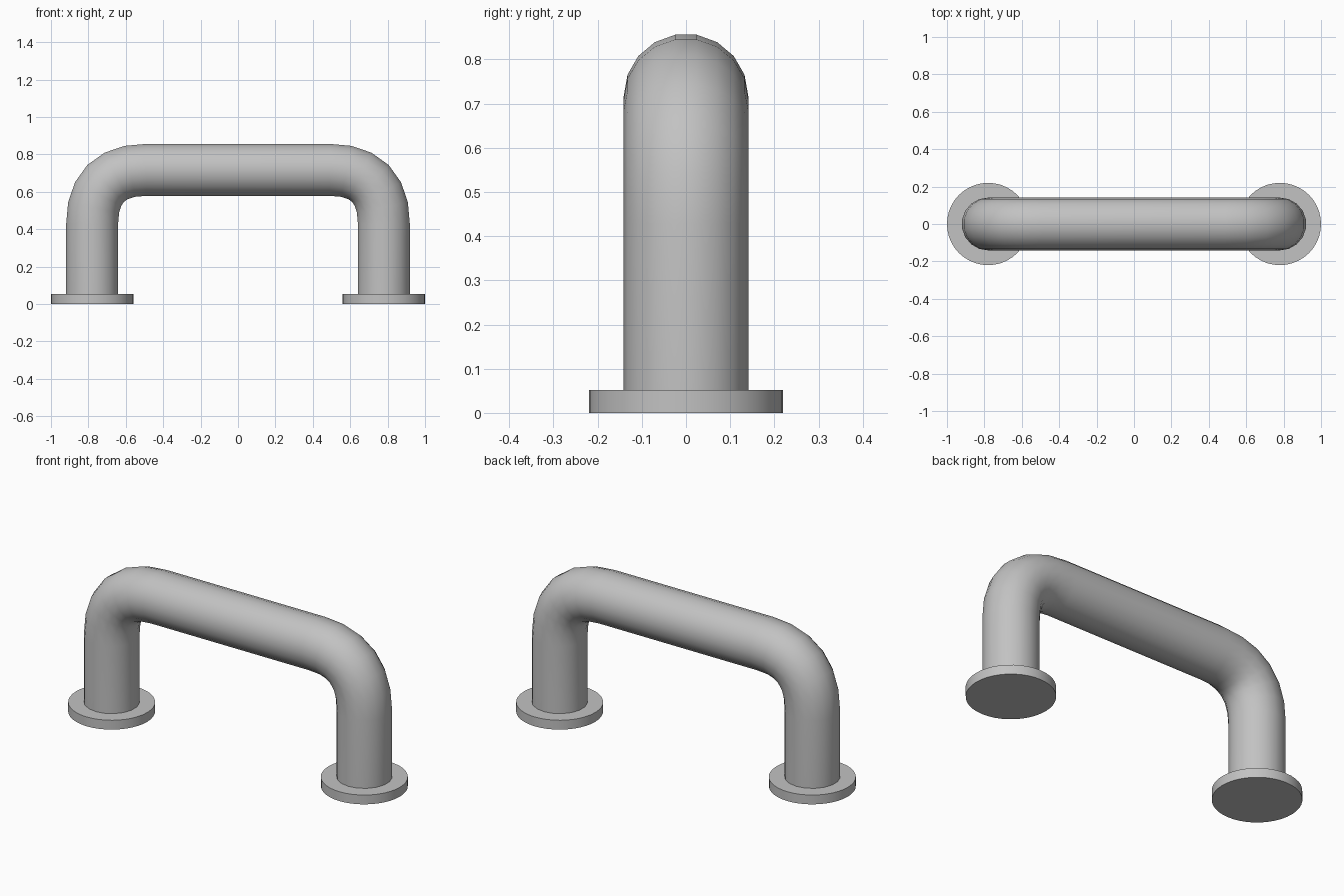
import bpy, bmesh, math
from mathutils import Vector

if "Cube" in bpy.data.objects:
    bpy.data.objects.remove(bpy.data.objects["Cube"])

POST_X, BAR_Z, BEND = 0.78, 0.717, 0.29
TUBE_R, TUBE_SIDES, BEND_STEPS = 0.141, 18, 6
FLANGE_R, FLANGE_H = 0.22, 0.052

grey = bpy.data.materials.new("satin grey metal")
grey.use_nodes = True
colour = (0.54, 0.54, 0.54, 1)
grey.diffuse_color = colour
grey.node_tree.nodes["Principled BSDF"].inputs["Base Color"].default_value = colour


def finish(obj, name):
    obj.name = name
    obj.data.materials.clear()
    obj.data.materials.append(grey)
    bpy.ops.object.select_all(action='DESELECT')
    obj.select_set(True)
    bpy.context.view_layer.objects.active = obj
    bpy.ops.object.shade_smooth_by_angle(angle=math.radians(35))


# Handle path: post, curved bend, then the mirrored half (point, tangent)
up = Vector((0, 0, 1))
half = [(Vector((-POST_X, 0, FLANGE_H - 0.01)), up)]
start = Vector((-POST_X, 0, BAR_Z - BEND))
corner = Vector((-POST_X, 0, BAR_Z))
end = Vector((-POST_X + BEND, 0, BAR_Z))
for i in range(BEND_STEPS + 1):
    t = i / BEND_STEPS
    point = start * (1 - t) ** 2 + corner * 2 * t * (1 - t) + end * t ** 2
    tangent = (corner - start) * (1 - t) + (end - corner) * t
    half.append((point, tangent.normalized()))
mirrored = [(Vector((-p.x, 0, p.z)), Vector((d.x, 0, -d.z))) for p, d in reversed(half)]

# Bent tube swept along the path
bm = bmesh.new()
side = Vector((0, 1, 0))
rings = []
for point, tangent in half + mirrored:
    outward = tangent.cross(side)
    ring = []
    for k in range(TUBE_SIDES):
        a = math.tau * (k + 0.5) / TUBE_SIDES
        ring.append(bm.verts.new(point + TUBE_R * (outward * math.cos(a) + side * math.sin(a))))
    rings.append(ring)
for a, b in zip(rings, rings[1:]):
    for k in range(TUBE_SIDES):
        n = (k + 1) % TUBE_SIDES
        bm.faces.new((a[k], a[n], b[n], b[k]))
bm.faces.new(rings[0])
bm.faces.new(rings[-1])
bmesh.ops.recalc_face_normals(bm, faces=bm.faces)
mesh = bpy.data.meshes.new("handle_tube")
bm.to_mesh(mesh)
bm.free()
tube = bpy.data.objects.new("handle_tube", mesh)
bpy.context.collection.objects.link(tube)
finish(tube, "handle_tube")

# Round mounting flanges
for name, sign in (("left_flange", 1), ("right_flange", -1)):
    bpy.ops.mesh.primitive_cylinder_add(vertices=40, radius=FLANGE_R, depth=FLANGE_H,
                                        location=(sign * POST_X, 0, FLANGE_H / 2))
    finish(bpy.context.object, name)
